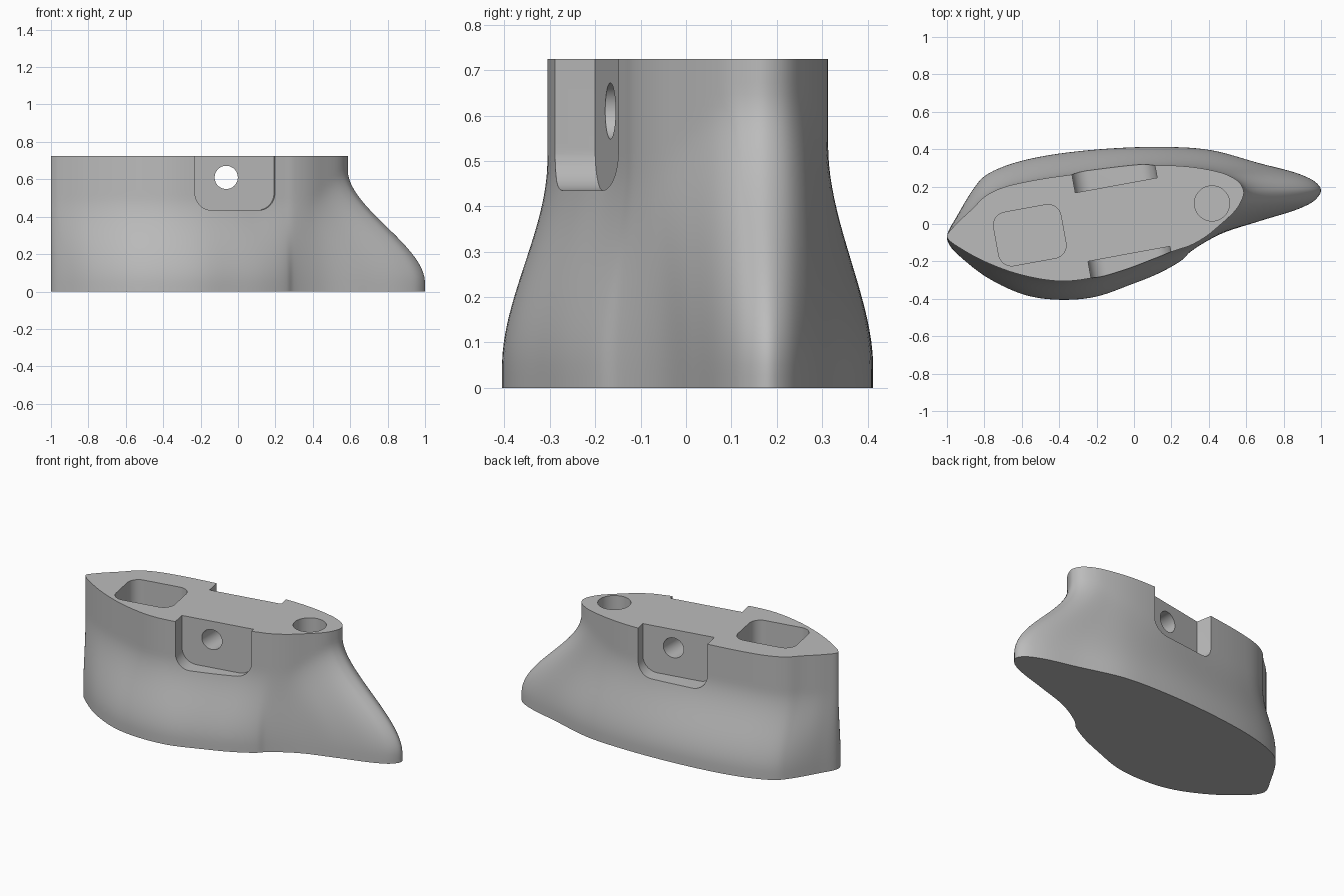
import bpy, bmesh, math
from mathutils import Matrix, Vector

if "Cube" in bpy.data.objects:
    bpy.data.objects.remove(bpy.data.objects["Cube"])

TOP = 0.724
TILT = math.radians(10.4)

grey = bpy.data.materials.new("plain grey")
grey.diffuse_color = (0.5, 0.5, 0.5, 1)
grey.use_nodes = True
grey.node_tree.nodes["Principled BSDF"].inputs["Base Color"].default_value = grey.diffuse_color

# Matching control points around the foot and the top face
FOOT = [(-1, -.065), (-.945, .045), (-.85, .2), (-.8, .255), (-.69, .31), (-.5, .36),
        (-.18, .4), (.165, .412), (.41, .395), (.67, .325), (.89, .265), (.975, .22),
        (1, .18), (.97, .13), (.89, .085), (.67, .015), (.46, -.055), (.3, -.15),
        (.26, -.19), (.14, -.26), (-.02, -.325), (-.21, -.39), (-.4, -.405),
        (-.58, -.38), (-.77, -.295), (-.9, -.2), (-.985, -.115)]
HEAD = [(-1, -.065), (-.955, -.005), (-.86, .085), (-.8, .145), (-.715, .19), (-.555, .23),
        (-.25, .275), (.05, .31), (.25, .31), (.4, .29), (.5, .262), (.565, .22),
        (.587, .17), (.57, .115), (.54, .07), (.46, -.005), (.38, -.07), (.3, -.115),
        (.24, -.135), (.12, -.175), (-.03, -.232), (-.235, -.29), (-.4, -.305),
        (-.61, -.27), (-.8, -.2), (-.92, -.135), (-.985, -.09)]


def smooth_loop(points, steps=6):
    """Closed centripetal spline through the points."""
    pts = [Vector(p) for p in points]
    n, out = len(pts), []
    for i in range(n):
        a, b, c, d = (pts[(i + k) % n] for k in (-1, 0, 1, 2))
        t1 = (b - a).length ** .5
        t2 = t1 + (c - b).length ** .5
        t3 = t2 + (d - c).length ** .5
        for s in range(steps):
            t = t1 + (t2 - t1) * s / steps
            p = a.lerp(b, t / t1)
            q = b.lerp(c, (t - t1) / (t2 - t1))
            r = c.lerp(d, (t - t2) / (t3 - t2))
            u = p.lerp(q, t / t2)
            v = q.lerp(r, (t - t1) / (t3 - t1))
            out.append(u.lerp(v, (t - t1) / (t2 - t1)))
    return out


def finish(bm, name):
    bmesh.ops.remove_doubles(bm, verts=bm.verts, dist=1e-5)
    bmesh.ops.recalc_face_normals(bm, faces=bm.faces)
    mesh = bpy.data.meshes.new(name)
    bm.to_mesh(mesh)
    bm.free()
    mesh.materials.append(grey)
    ob = bpy.data.objects.new(name, mesh)
    bpy.context.collection.objects.link(ob)
    return ob


def skin(name, rings):
    """Closed solid through a stack of rings."""
    bm = bmesh.new()
    rows = [[bm.verts.new(p) for p in ring] for ring in rings]
    for lo, hi in zip(rows, rows[1:]):
        for i in range(len(lo)):
            j = (i + 1) % len(lo)
            bm.faces.new((lo[i], lo[j], hi[j], hi[i]))
    bm.faces.new(rows[0])
    bm.faces.new(rows[-1])
    return finish(bm, name)


def prism(name, w, h, r, depth, matrix):
    """Rounded rectangle in local xy, extruded from 0 to depth in local z."""
    ring = []
    for k, (sx, sy) in enumerate(((1, 1), (-1, 1), (-1, -1), (1, -1))):
        for s in range(13):
            a = math.pi / 2 * (k + s / 12)
            ring.append((sx * (w / 2 - r) + r * math.cos(a), sy * (h / 2 - r) + r * math.sin(a)))
    clean = [p for i, p in enumerate(ring) if (Vector(p) - Vector(ring[i - 1])).length > 1e-5]
    return skin(name, [[matrix @ Vector((x, y, z)) for x, y in clean] for z in (0, depth)])


# Body: foot outline flowing up into the smaller top outline
foot, head = smooth_loop(FOOT), smooth_loop(HEAD)
levels = 28
rings = []
for k in range(levels + 1):
    z = TOP * k / levels
    ring = []
    for f, h in zip(foot, head):
        reach = min(1, max(0, ((f - h).length - .1) / .3))
        end = .5 + .15 * reach
        u = min(1, max(0, (z - .045) / (end - .045)))
        p = f.lerp(h, u * u * (3 - 2 * u))
        ring.append((p.x, p.y, z))
    rings.append(ring)
body = skin("mount_body", rings)

# Cutters: two side recesses, cross hole, square pocket, round socket
upright = Matrix.Rotation(math.pi / 2, 4, 'X')      # local z -> -y, local y -> z
cutters = []
for name, x, y, turn in (("front_recess", -.027, -.16, 0), ("back_recess", -.095, .2075, math.pi)):
    m = Matrix.Translation((x, y, .435 + .3)) @ Matrix.Rotation(TILT + turn, 4, 'Z') @ upright
    cutters.append(prism(name, .445, .6, .09, .4, m))
cutters.append(prism("cross_hole", .124, .124, .062, 1.2,
                     Matrix.Translation((-.063, .6, .61)) @ upright))
cutters.append(prism("square_pocket", .365, .29, .07, 1,
                     Matrix.Translation((-.557, -.06, .15)) @ Matrix.Rotation(TILT, 4, 'Z')))
cutters.append(prism("round_socket", .188, .188, .094, 1,
                     Matrix.Translation((.417, .11, .15))))

bpy.context.view_layer.objects.active = body
for cutter in cutters:
    cutter.hide_render = True
    mod = body.modifiers.new(cutter.name, 'BOOLEAN')
    mod.operation = 'DIFFERENCE'
    mod.solver = 'EXACT'
    mod.object = cutter
    bpy.ops.object.modifier_apply(modifier=mod.name)
    bpy.data.objects.remove(cutter)

# Smooth flowing sides, crisp rims
bpy.ops.object.select_all(action='DESELECT')
body.select_set(True)
bpy.ops.object.shade_smooth_by_angle(angle=math.radians(30))
